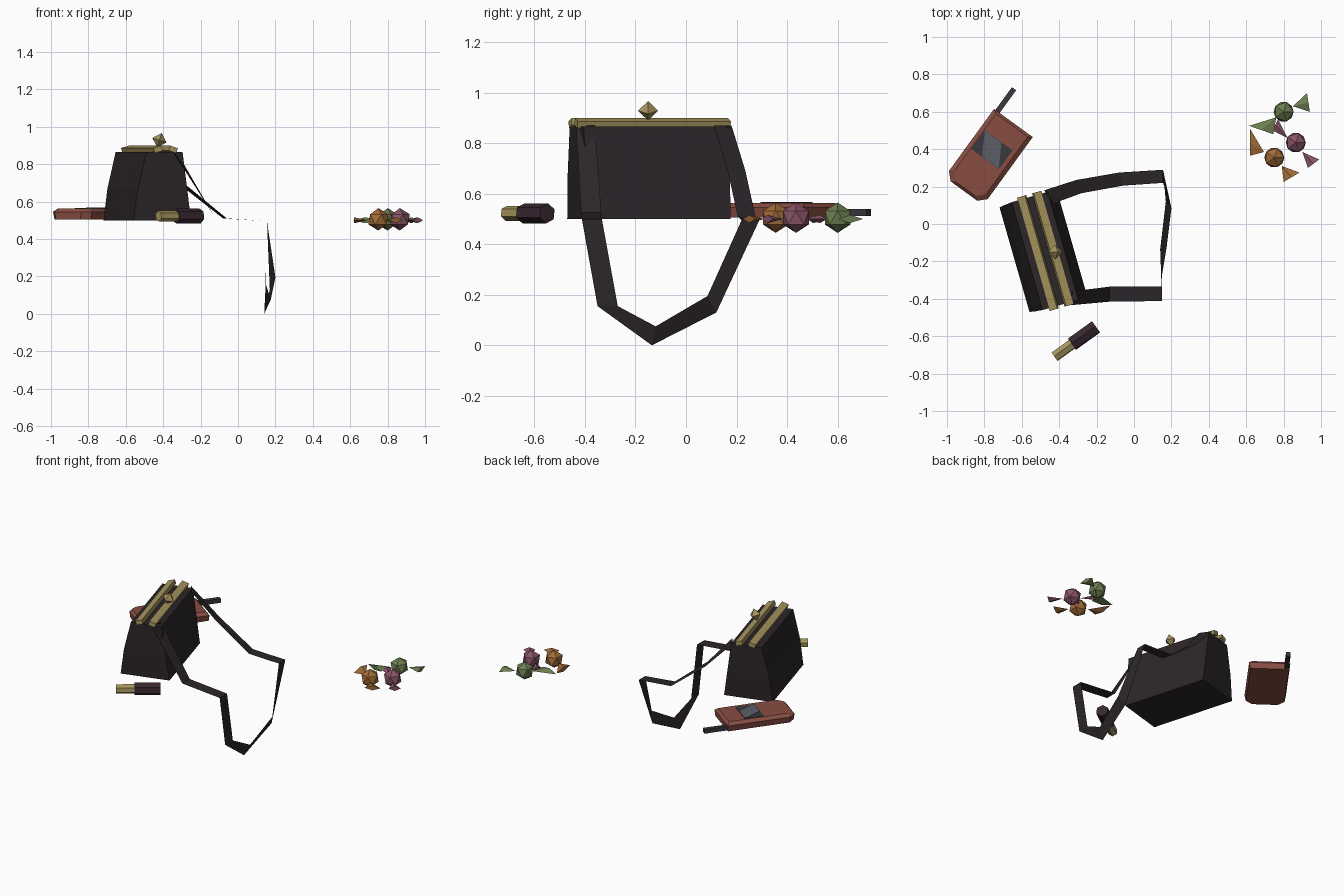
import bpy, bmesh, math
from mathutils import Vector, Matrix

if "Cube" in bpy.data.objects:
    bpy.data.objects.remove(bpy.data.objects["Cube"])


def material(name, rgb):
    m = bpy.data.materials.new(name)
    m.diffuse_color = (*rgb, 1)
    m.use_nodes = True
    m.node_tree.nodes["Principled BSDF"].inputs["Base Color"].default_value = m.diffuse_color
    return m


LEATHER = material("leather", (0.025, 0.019, 0.022))
GOLD = material("gold", (0.38, 0.30, 0.11))
RED = material("red_clay", (0.25, 0.075, 0.055))
DARK = material("dark_grey", (0.04, 0.04, 0.05))
GLINT = material("glint", (0.11, 0.11, 0.14))
PLUM = material("plum", (0.04, 0.02, 0.03))
ORANGE = material("orange", (0.36, 0.15, 0.04))
MAUVE = material("mauve", (0.25, 0.09, 0.14))
GREEN = material("green", (0.15, 0.21, 0.08))


def add(name, bm, mat, matrix=Matrix()):
    bmesh.ops.recalc_face_normals(bm, faces=bm.faces)
    me = bpy.data.meshes.new(name)
    bm.to_mesh(me)
    bm.free()
    me.materials.append(mat)
    ob = bpy.data.objects.new(name, me)
    ob.matrix_world = matrix
    bpy.context.collection.objects.link(ob)
    return ob


def loft(name, rings, mat, matrix=Matrix()):
    """Skin a stack of equal-length rings and cap both ends."""
    bm = bmesh.new()
    vs = [[bm.verts.new(p) for p in r] for r in rings]
    n = len(rings[0])
    for a, b in zip(vs, vs[1:]):
        for i in range(n):
            j = (i + 1) % n
            bm.faces.new((a[i], a[j], b[j], b[i]))
    bm.faces.new(vs[0])
    bm.faces.new(vs[-1])
    return add(name, bm, mat, matrix)


def rect(hx, hy, z, cx=0):
    return [(cx - hx, -hy, z), (cx + hx, -hy, z), (cx + hx, hy, z), (cx - hx, hy, z)]


def place(x, y, z, deg):
    return Matrix.Translation((x, y, z)) @ Matrix.Rotation(math.radians(deg), 4, 'Z')


# Handbag body: tapering box, local y is the long axis
bag = place(-0.485, -0.147, 0.5, 16)
loft("bag_body", [rect(0.16, 0.29, 0), rect(0.137, 0.295, 0.17), rect(0.10, 0.30, 0.365, 0.01)],
     LEATHER, bag)

# Two clasp bars along the bag mouth, tilted outward
for side, name in ((-1, "left"), (1, "right")):
    bm = bmesh.new()
    bmesh.ops.create_cube(bm, size=1)
    bmesh.ops.scale(bm, vec=(0.045, 0.63, 0.028), verts=bm.verts)
    bmesh.ops.rotate(bm, matrix=Matrix.Rotation(side * 0.3, 3, 'Y'), verts=bm.verts)
    bmesh.ops.translate(bm, vec=(0.012 + side * 0.042, 0, 0.379), verts=bm.verts)
    add(name + "_clasp_bar", bm, GOLD, bag)

# Clasp bead: diamond
bm = bmesh.new()
bmesh.ops.create_uvsphere(bm, u_segments=4, v_segments=2, radius=0.04)
add("clasp_bead", bm, GOLD, Matrix.Translation((-0.42, -0.15, 0.928)) @ Matrix.Rotation(0.3, 4, 'Y'))

# Strap: thin ribbon given by outer and inner edge points, draped over the table edge
outer = [(-0.48, 0.18, 0.87), (-0.31, 0.235, 0.69), (-0.08, 0.275, 0.51), (0.155, 0.29, 0.495),
         (0.17, 0.12, 0.13), (0.14, -0.135, 0.0), (0.148, -0.35, 0.155), (0.15, -0.412, 0.5),
         (-0.13, -0.415, 0.525), (-0.35, -0.435, 0.87)]
inner = [(-0.43, 0.11, 0.87), (-0.28, 0.165, 0.69), (-0.06, 0.205, 0.51), (0.155, 0.22, 0.495),
         (0.2, 0.085, 0.195), (0.175, -0.12, 0.075), (0.15, -0.27, 0.155), (0.15, -0.333, 0.5),
         (-0.13, -0.335, 0.525), (-0.33, -0.36, 0.87)]
bm = bmesh.new()
pairs = [(bm.verts.new(a), bm.verts.new(b)) for a, b in zip(outer, inner)]
for (a, b), (c, d) in zip(pairs, pairs[1:]):
    bm.faces.new((a, b, d, c))
add("strap", bm, LEATHER)

# Handset: chamfered slab, local y points to the antenna end
phone = place(-0.777, 0.358, 0.5, -36)


def slab(hx, hy, z, c=0.04):
    return [(-hx, hy, z), (-hx, -hy + c, z), (-hx + c, -hy, z),
            (hx - c, -hy, z), (hx, -hy + c, z), (hx, hy, z)]


loft("phone_body", [slab(0.12, 0.222, 0.005), slab(0.128, 0.225, 0.045), slab(0.105, 0.21, 0.063)],
     RED, phone)
loft("phone_screen", [rect(0.092, 0.062, 0.06), rect(0.092, 0.062, 0.066)], DARK,
     phone @ Matrix.Translation((-0.01, 0.042, 0)))
loft("screen_glint", [[(x, y, z) for x, y in ((-0.09, 0.06), (0.02, 0.06), (0.09, -0.06), (-0.02, -0.06))]
                      for z in (0.062, 0.068)], GLINT, phone @ Matrix.Translation((-0.01, 0.042, 0)))
loft("phone_antenna", [rect(0.014, 0.08, 0.012), rect(0.014, 0.08, 0.04)], DARK,
     phone @ Matrix.Translation((-0.105, 0.295, 0)))

# Lipstick: two hexagonal tubes lying on the table
stick = place(-0.425, -0.71, 0.522, 35.8)


def tube(name, x0, x1, r, mat):
    rings = [[(x, r * math.cos(k * math.pi / 3), r * math.sin(k * math.pi / 3)) for k in range(6)]
             for x in (x0, x1)]
    loft(name, rings, mat, stick @ Matrix.Rotation(0.4, 4, 'X'))


tube("lipstick_base", 0, 0.13, 0.03, GOLD)
tube("lipstick_cap", 0.115, 0.274, 0.04, PLUM)


# Wrapped sweets: icosahedron with two flattened fans (apex, edge point, edge point)
def sweet(name, x, y, r, fans, mat):
    bm = bmesh.new()
    bmesh.ops.create_icosphere(bm, subdivisions=1, radius=r)
    add(name, bm, mat, Matrix.Translation((x, y, 0.505)))
    for i, fan in enumerate(fans):
        a, p, q = (Vector((*v, 0.5)) for v in fan)
        mid = (p + q) / 2
        up = Vector((0, 0, 0.016))
        bm = bmesh.new()
        v = [bm.verts.new(c) for c in (a, p, mid + up, q, mid - up)]
        for j in range(4):
            bm.faces.new((v[0], v[1 + j], v[1 + (j + 1) % 4]))
        bm.faces.new(v[1:])
        add(f"{name}_wrapper_{i + 1}", bm, mat)


sweet("orange_sweet", 0.75, 0.355, 0.06,
      [((0.695, 0.385), (0.62, 0.365), (0.62, 0.51)), ((0.79, 0.31), (0.80, 0.225), (0.885, 0.275))], ORANGE)
sweet("mauve_sweet", 0.865, 0.435, 0.06,
      [((0.82, 0.46), (0.74, 0.50), (0.77, 0.56)), ((0.90, 0.385), (0.99, 0.345), (0.93, 0.30))], MAUVE)
sweet("green_sweet", 0.80, 0.60, 0.06,
      [((0.76, 0.57), (0.615, 0.525), (0.745, 0.48)), ((0.85, 0.63), (0.925, 0.70), (0.94, 0.60))], GREEN)
